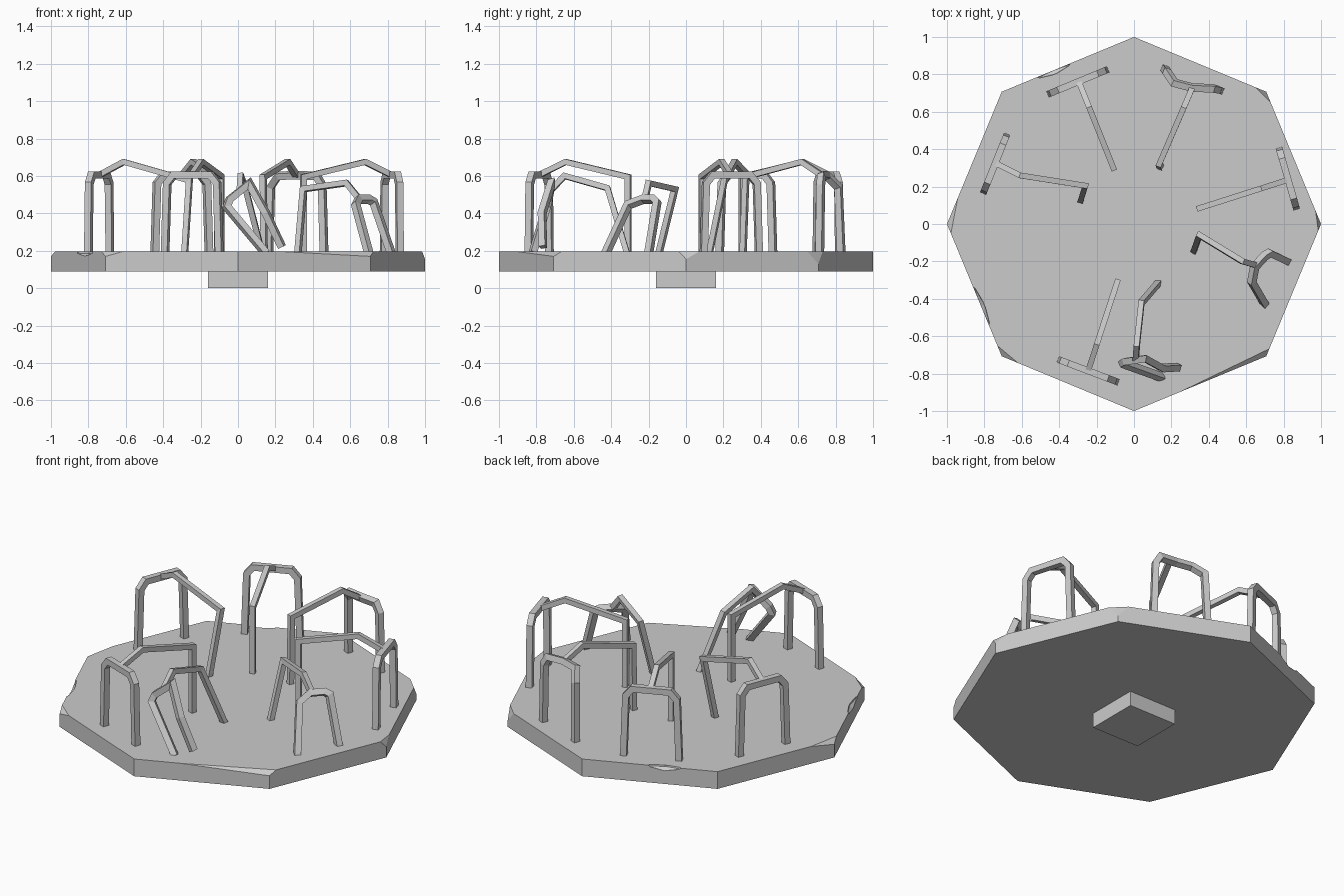
import bpy, bmesh, math
from mathutils import Vector

if "Cube" in bpy.data.objects:
    bpy.data.objects.remove(bpy.data.objects["Cube"])

BOT, TOP = 0.09, 0.195
FOOT = TOP - 0.01


def finish(name, bm):
    bmesh.ops.recalc_face_normals(bm, faces=bm.faces[:])
    me = bpy.data.meshes.new(name)
    bm.to_mesh(me)
    bm.free()
    ob = bpy.data.objects.new(name, me)
    bpy.context.collection.objects.link(ob)
    return ob


def sweep(bm, path, side, w):
    """Square bar along a path with mitred corners."""
    pts = [Vector(p) for p in path]
    d = (pts[1] - pts[0]).normalized()
    s = Vector(side)
    s = (s - d * s.dot(d)).normalized()
    t = d.cross(s)
    h = w / 2
    ring = [pts[0] + s * a * h + t * b * h for a, b in ((1, 1), (-1, 1), (-1, -1), (1, -1))]
    rings = [ring]
    for i in range(1, len(pts)):
        d = (pts[i] - pts[i - 1]).normalized()
        n = d.copy()
        if i < len(pts) - 1:
            n = (d + (pts[i + 1] - pts[i]).normalized()).normalized()
        ring = [p + d * ((pts[i] - p).dot(n) / d.dot(n)) for p in ring]
        rings.append(ring)
    vs = [[bm.verts.new(p) for p in r] for r in rings]
    for a, b in zip(vs, vs[1:]):
        for k in range(4):
            bm.faces.new((a[k], a[(k + 1) % 4], b[(k + 1) % 4], b[k]))
    bm.faces.new(vs[0])
    bm.faces.new(vs[-1])


def handle(name, arch, bar):
    bm = bmesh.new()
    span = Vector(arch[-1]) - Vector(arch[0])
    sweep(bm, arch, (-span.y, span.x, 0), 0.036)
    run = Vector(bar[0]) - Vector(bar[-1])
    sweep(bm, bar, (-run.y, run.x, 0), 0.03)
    return finish(name, bm)


def arch_path(a, b):
    """Upright hoop between two feet."""
    return [(a[0] + (b[0] - a[0]) * f, a[1] + (b[1] - a[1]) * f, z)
            for f, z in ((0, FOOT), (0.04, 0.56), (0.16, 0.605), (0.84, 0.605), (0.96, 0.56), (1, FOOT))]


def bar_path(outer, inner):
    """Peaked grab bar with its inner leg."""
    k = 0.3
    peak = [outer[i] + (inner[i] - outer[i]) * k for i in (0, 1)]
    return [(*outer, 0.605), (*peak, 0.675), (*inner, 0.595), (*inner, FOOT)]


# Octagonal deck with broken corners
bm = bmesh.new()
bmesh.ops.create_cone(bm, cap_ends=True, segments=8, radius1=1, radius2=1, depth=TOP - BOT)
bmesh.ops.translate(bm, verts=bm.verts[:], vec=(0, 0, (TOP + BOT) / 2))
chips = [((0.25, -0.896), (0.724, -0.667), (0.707, -0.707, 0.17)),
         ((0.65, 0.731), (0.731, 0.65), (0.707, 0.707, 0.13)),
         ((0.985, -0.037), (0.971, 0.07), (1, 0, 0.155)),
         ((-0.62, -0.743), (-0.731, -0.65), (-0.707, -0.707, 0.17)),
         ((-0.942, 0.14), (-0.979, -0.05), (-1, 0, 0.17))]
for p, q, r in chips:
    p, q, r = Vector((*p, TOP)), Vector((*q, TOP)), Vector(r)
    n = (q - p).cross(r - p).normalized()
    if n.z < 0:
        n.negate()
    res = bmesh.ops.bisect_plane(bm, geom=bm.verts[:] + bm.edges[:] + bm.faces[:],
                                 plane_co=p, plane_no=n, clear_outer=True)
    bmesh.ops.edgeloop_fill(bm, edges=[e for e in bm.edges if e.is_boundary])
deck = finish("deck", bm)

# Nicks along two rim edges
for x, y, size in ((-0.43, 0.822, 0.11), (-0.82, -0.44, 0.13)):
    bm = bmesh.new()
    bmesh.ops.create_icosphere(bm, subdivisions=1, radius=1)
    cut = finish("nick_cutter", bm)
    cut.location = (x, y, TOP + 0.005)
    cut.scale = (0.025, size, 0.03)
    cut.rotation_euler.z = math.radians(112.5 if y > 0 else 22.5 + 180)
    cut.hide_render = True
    cut.hide_viewport = True
    m = deck.modifiers.new("nick", 'BOOLEAN')
    m.operation = 'DIFFERENCE'
    m.solver = 'EXACT'
    m.object = cut

# Square hub under the deck
bm = bmesh.new()
bmesh.ops.create_cube(bm, size=1)
bmesh.ops.scale(bm, verts=bm.verts[:], vec=(0.32, 0.32, BOT + 0.01))
bmesh.ops.translate(bm, verts=bm.verts[:], vec=(0, 0, (BOT + 0.01) / 2))
finish("hub", bm)

# Intact handles
for i, (a, b, outer, inner) in enumerate([
        ((-0.445, 0.70), (-0.155, 0.82), (-0.295, 0.762), (-0.11, 0.30)),
        ((0.865, 0.095), (0.78, 0.39), (0.82, 0.235), (0.35, 0.085)),
        ((-0.39, -0.73), (-0.10, -0.84), (-0.245, -0.785), (-0.09, -0.31))]):
    handle(f"handle_{i + 1}", arch_path(a, b), bar_path(outer, inner))

# Slightly bent handles
handle("bent_handle_left", arch_path((-0.80, 0.18), (-0.685, 0.465)),
       [(-0.74, 0.325, 0.605), (-0.61, 0.26, 0.675), (-0.26, 0.205, 0.575), (-0.285, 0.125, FOOT)])
handle("bent_handle_back",
       [(0.165, 0.83, FOOT), (0.175, 0.815, 0.54), (0.215, 0.755, 0.6), (0.31, 0.73, 0.605),
        (0.42, 0.725, 0.6), (0.45, 0.72, 0.55), (0.46, 0.715, FOOT)],
       [(0.31, 0.725, 0.605), (0.265, 0.62, 0.675), (0.135, 0.32, 0.595), (0.14, 0.305, FOOT)])

# Badly bent handles
handle("crushed_handle_right",
       [(0.82, -0.2, FOOT), (0.725, -0.155, 0.46), (0.70, -0.17, 0.475), (0.645, -0.23, 0.475),
        (0.63, -0.31, 0.445), (0.70, -0.43, FOOT)],
       [(0.65, -0.22, 0.475), (0.58, -0.2, 0.562), (0.35, -0.06, 0.53), (0.32, -0.145, FOOT)])
handle("crushed_handle_front",
       [(0.15, -0.82, FOOT), (-0.06, -0.745, 0.435), (-0.045, -0.735, 0.475), (0.06, -0.72, 0.56),
        (0.15, -0.77, 0.4), (0.235, -0.765, 0.22)],
       [(0.01, -0.725, 0.52), (0.015, -0.65, 0.60), (0.04, -0.42, 0.535), (0.13, -0.315, FOOT)])
